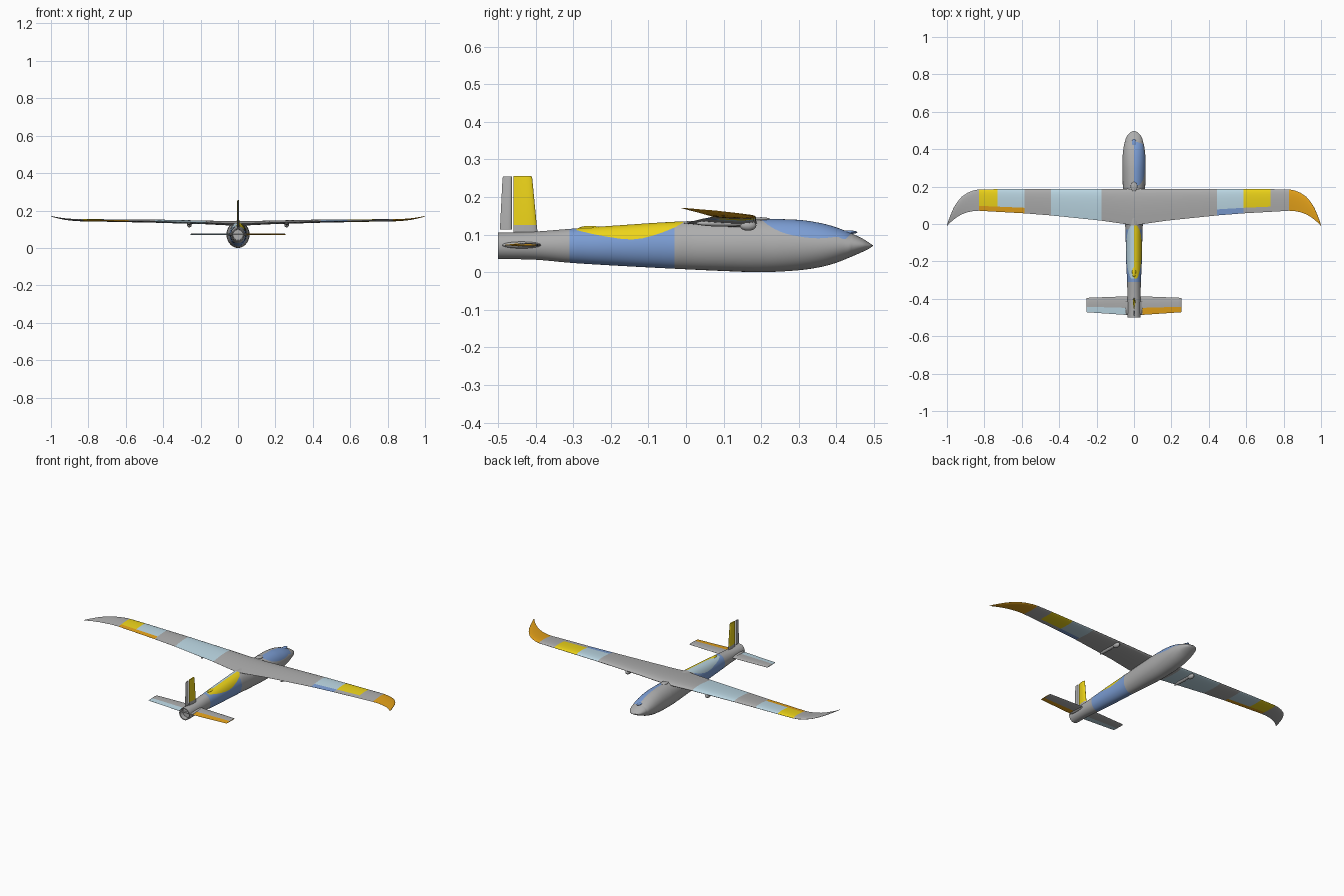
import bpy, bmesh, math

if "Cube" in bpy.data.objects:
    bpy.data.objects.remove(bpy.data.objects["Cube"])

def material(name, rgb):
    m = bpy.data.materials.new(name)
    m.diffuse_color = (*rgb, 1)
    m.use_nodes = True
    m.node_tree.nodes["Principled BSDF"].inputs["Base Color"].default_value = m.diffuse_color
    return m

GREY, BLUE, PALE, YELLOW, ORANGE = range(5)
PALETTE = [material("grey", (.42, .42, .42)), material("blue", (.2, .34, .66)),
           material("pale_blue", (.5, .68, .77)), material("yellow", (.85, .66, .01)),
           material("orange", (.78, .36, .01))]

def finish(obj, angle=40):
    bpy.ops.object.select_all(action='DESELECT')
    obj.select_set(True)
    bpy.context.view_layer.objects.active = obj
    bpy.ops.object.shade_smooth_by_angle(angle=math.radians(angle))

def loft(name, rings, colour):
    """Skin closed rings; colour(i, j) gives the palette index of each face."""
    bm = bmesh.new()
    vs = [[bm.verts.new(p) for p in r] for r in rings]
    n = len(rings[0])
    for i in range(len(vs) - 1):
        for j in range(n):
            k = (j + 1) % n
            f = bm.faces.new((vs[i][j], vs[i][k], vs[i + 1][k], vs[i + 1][j]))
            f.material_index = colour(i, j)
    for i, r in ((0, vs[0]), (len(vs) - 2, vs[-1])):
        bm.faces.new(r).material_index = colour(i, 0)
    bmesh.ops.recalc_face_normals(bm, faces=bm.faces)
    me = bpy.data.meshes.new(name)
    bm.to_mesh(me)
    bm.free()
    for m in PALETTE:
        me.materials.append(m)
    obj = bpy.data.objects.new(name, me)
    bpy.context.collection.objects.link(obj)
    finish(obj)
    return obj

def curve(keys, x, c):
    """Smooth interpolation of column c of a key table."""
    i = max(k for k in range(len(keys) - 1) if k == 0 or keys[k][0] <= x)
    def slope(k):
        a, b = keys[max(k - 1, 0)], keys[min(k + 1, len(keys) - 1)]
        return (b[c] - a[c]) / (b[0] - a[0])
    a, b = keys[i], keys[i + 1]
    h = b[0] - a[0]
    t = (x - a[0]) / h
    return ((2*t**3 - 3*t*t + 1) * a[c] + (t**3 - 2*t*t + t) * h * slope(i)
            + (3*t*t - 2*t**3) * b[c] + (t**3 - t*t) * h * slope(i + 1))

def aerofoil(name, stations, hinge, colour, place):
    """Stations: span, leading y, trailing y, height, thickness."""
    us = sorted([0, .012, .05, .12, .22, .35, .5, .65, hinge, 1])
    def half(u):
        return 5 * (.2969*u**.5 - .126*u - .3516*u*u + .2843*u**3 - .1*u**4)
    loop = [(u, .58) for u in us[::-1]] + [(u, -.42) for u in us[1:]]
    rings = [[place(s, le + (te - le) * u, h, 2 * side * t * half(u)) for u, side in loop]
             for s, le, te, h, t in stations]
    def face_colour(i, j):
        u = (loop[j][0] + loop[(j + 1) % len(loop)][0]) / 2
        return colour((stations[i][0] + stations[i + 1][0]) / 2, u > hinge)
    return loft(name, rings, face_colour)

# Fuselage: y, bottom, top, half width
BODY = [(-.5, .035, .105, .034), (-.4, .033, .108, .035), (-.31, .025, .115, .037),
        (-.2, .018, .123, .042), (-.03, .009, .134, .046), (.1, .003, .138, .055),
        (.2, 0, .141, .06), (.3, .005, .139, .062), (.36, .014, .130, .061),
        (.4, .025, .119, .057), (.44, .041, .103, .049), (.47, .054, .089, .038),
        (.487, .0625, .078, .023), (.495, .068, .073, .010), (.498, .07, .071, .002)]
# Height of the seam under the rear hatch and the canopy
SEAM = [(-.5, .2), (-.31, .118), (-.28, .109), (-.22, .096), (-.14, .087), (-.07, .103),
        (0, .137), (.06, .2), (.15, .2), (.205, .136), (.25, .108), (.3, .095), (.35, .09),
        (.4, .094), (.435, .1), (.45, .2), (.5, .2)]
LOW, UP = 18, 9

def body_ring(y, scale=1, at=None):
    b, t, w = (curve(BODY, y, c) for c in (1, 2, 3))
    c, h = (t + b) / 2, (t - b) / 2 * scale
    seam = math.asin(max(-.5, min(.98, (curve(SEAM, y, 1) - c) / (t - b) * 2)))
    angles = [-math.pi/2 + (seam + math.pi/2) * k / LOW for k in range(LOW)]
    angles += [seam + (math.pi/2 - seam) * k / UP for k in range(UP + 1)]
    right = [(w * scale * math.cos(a), y if at is None else at, c + h * math.sin(a)) for a in angles]
    return right + [(-x, v, z) for x, v, z in right[-2:0:-1]]

ys = sorted({round(a[0] + (b[0] - a[0]) * k / 6, 4) for a, b in zip(BODY, BODY[1:])
             for k in range(7)} | {-.295, -.285, .205, .445, .45})
rings = [body_ring(-.5, .8, -.475), body_ring(-.5, .85)] + [body_ring(y) for y in ys]

def body_colour(i, j):
    y = (rings[i][0][1] + rings[i + 1][0][1]) / 2
    if i < 2:
        return GREY
    upper, right = LOW <= j < LOW + 2 * UP, j < LOW + UP
    if upper and -.29 < y < 0:
        return YELLOW if right else PALE
    if upper and .2 < y < .447:
        return BLUE if right else GREY
    return BLUE if -.31 < y < -.03 else GREY

loft("fuselage", rings, body_colour)

# Main wing with upswept tips
half_wing = [(.05, .188, 0, .13, .023), (.175, .187, .018, .135, .02), (.445, .186, .046, .142, .017),
             (.585, .186, .057, .144, .015), (.73, .186, .065, .146, .013), (.83, .185, .071, .147, .012),
             (.86, .179, .069, .148, .011), (.89, .167, .063, .150, .010), (.92, .147, .052, .153, .009),
             (.945, .118, .038, .157, .007), (.965, .085, .023, .161, .006), (.983, .043, .007, .165, .004),
             (.994, .014, -.004, .168, .003), (1, -.007, -.012, .17, .001)]
wing = [(-s[0], *s[1:]) for s in half_wing[::-1]] + [(0, .19, -.008, .13, .024)] + half_wing
# Colour bands from left to right: end x, skin, control surface
BANDS = [(-.83, GREY, GREY), (-.73, YELLOW, ORANGE), (-.585, PALE, ORANGE), (-.445, GREY, GREY),
         (-.175, PALE, PALE), (.445, GREY, GREY), (.585, PALE, BLUE), (.73, YELLOW, GREY),
         (.83, GREY, GREY), (1.1, ORANGE, ORANGE)]

def wing_colour(x, flap):
    return next(b for b in BANDS if x < b[0])[2 if flap else 1]

flat = lambda s, y, h, t: (s, y, h + t)
aerofoil("wing", wing, .77, wing_colour, flat)

# Tailplane with two elevators
def tail_colour(x, flap):
    if not flap or abs(x) < .045:
        return GREY
    return ORANGE if x > 0 else PALE

half_tail = [(.045, -.387, -.486, .072, .010), (.235, -.394, -.473, .072, .009),
             (.25, -.395, -.472, .072, .008), (.255, -.398, -.469, .072, .004)]
tail = [(-s[0], *s[1:]) for s in half_tail[::-1]] + half_tail
aerofoil("tailplane", tail, .62, tail_colour, flat)

# Fin: yellow front panel, then a separate rudder behind a thin gap
upright = lambda s, y, h, t: (t, y, s)
aerofoil("fin", [(.1, -.394, -.459, 0, .012), (.125, -.397, -.459, 0, .012),
                 (.25, -.409, -.459, 0, .010), (.256, -.412, -.459, 0, .008)], .8,
         lambda z, flap: YELLOW if z > .125 else GREY, upright)
aerofoil("rudder", [(.113, -.463, -.495, 0, .009), (.25, -.463, -.488, 0, .008),
                    (.254, -.463, -.486, 0, .006)], .8, lambda z, flap: GREY, upright)

# Small rounded fairings: name, location, size, palette index
def blob(name, loc, size, colour):
    bpy.ops.mesh.primitive_uv_sphere_add(segments=20, ring_count=12, location=loc)
    o = bpy.context.object
    o.name, o.scale = name, size
    o.data.materials.append(PALETTE[colour])
    finish(o)

for side, label in ((-1, "left"), (1, "right")):
    # Pod and linkage rod under each wing
    blob(label + "_wing_pod", (side * .26, .165, .124), (.013, .022, .014), GREY)
    blob(label + "_wing_fairing", (side * .26, .1, .13), (.01, .075, .009), GREY)
    # Tailplane root fairing
    blob(label + "_tail_fairing", (side * .034, -.437, .072), (.012, .052, .009), GREY)
blob("canopy_latch", (0, .43, .106), (.012, .026, .005), BLUE)
blob("hatch_latch", (0, -.255, .117), (.01, .03, .006), YELLOW)
blob("canopy_clip", (0, .2, .14), (.018, .025, .006), GREY)
